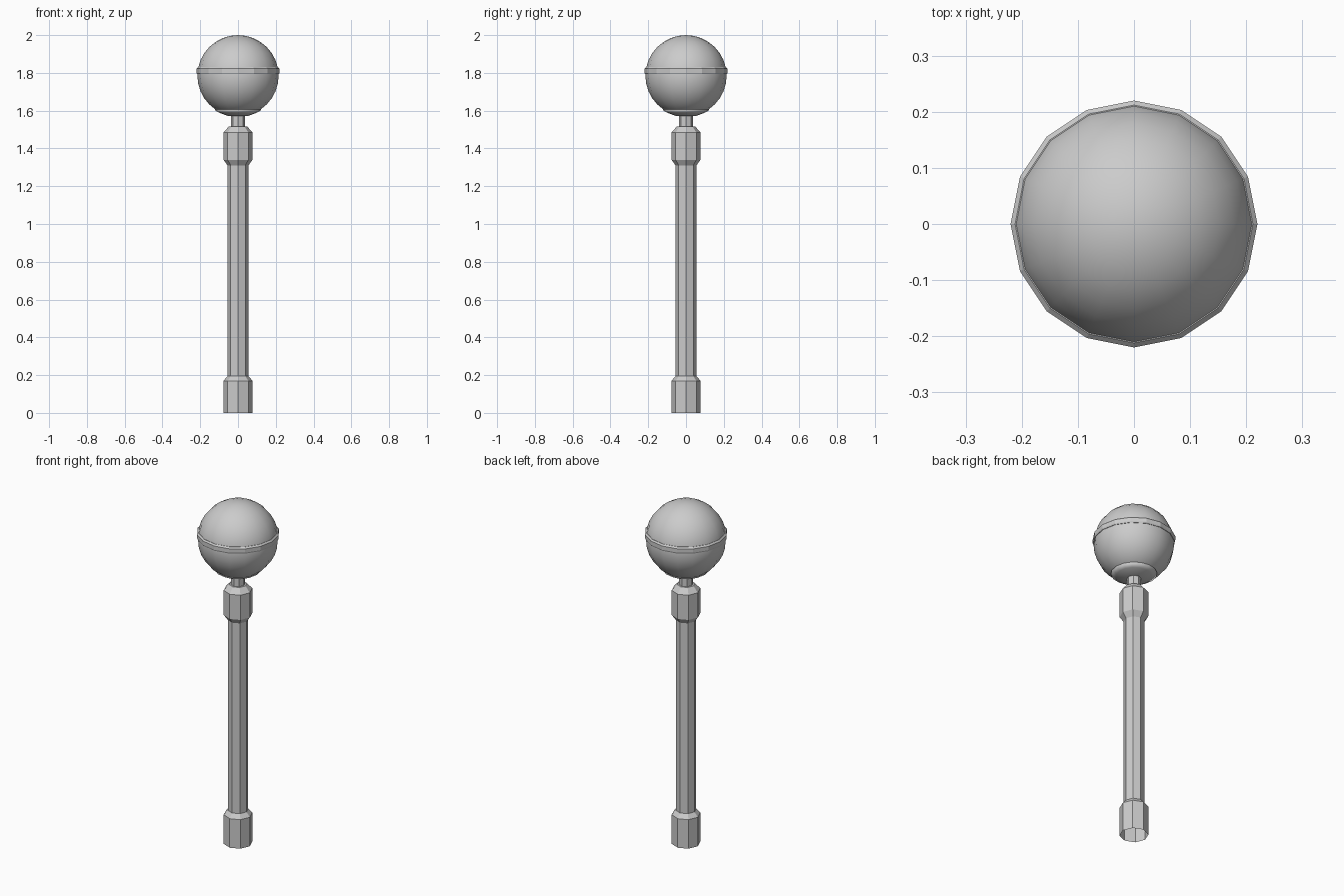
import bpy, bmesh, math

if "Cube" in bpy.data.objects:
    bpy.data.objects.remove(bpy.data.objects["Cube"])


def lathe(name, profile, sides, smooth=False):
    """Spin a (radius, z) profile round the z axis; zero radius makes a pole."""
    bm = bmesh.new()
    rings = []
    for r, z in profile:
        n = sides if r > 1e-5 else 1
        rings.append([bm.verts.new((r * math.cos(2 * math.pi * i / sides),
                                    r * math.sin(2 * math.pi * i / sides), z))
                      for i in range(n)])
    for a, b in zip(rings, rings[1:]):
        for i in range(sides):
            j = (i + 1) % sides
            quad = [a[i % len(a)], a[j % len(a)], b[j % len(b)], b[i % len(b)]]
            bm.faces.new(list(dict.fromkeys(quad)))
    mesh = bpy.data.meshes.new(name)
    bm.to_mesh(mesh)
    bm.free()
    for p in mesh.polygons:
        p.use_smooth = smooth
    obj = bpy.data.objects.new(name, mesh)
    bpy.context.collection.objects.link(obj)
    return obj


# Octagonal post, open underneath, with thicker ends and a chamfered top
lathe("post", [(0.077, 0), (0.077, 0.17), (0.055, 0.195), (0.055, 1.31),
               (0.077, 1.34), (0.077, 1.485), (0.048, 1.517), (0, 1.517)], 8)

# Thin neck between the post and the globe
lathe("neck", [(0.038, 1.515), (0.038, 1.58)], 8)

# Smooth globe
R, C = 0.215, 1.785
arc = [(R * math.sin(math.pi * k / 16), C - R * math.cos(math.pi * k / 16))
       for k in range(17)]
lathe("globe", arc, 16, smooth=True)

# Equator band with a bevelled rim
lathe("globe_band", [(0.208, 1.793), (0.217, 1.793), (0.22, 1.80),
                     (0.22, 1.822), (0.212, 1.83), (0.205, 1.83)], 16)

# Shallow cup holding the globe from below
lathe("globe_cup", [(0, 1.568), (0.055, 1.573), (0.095, 1.587), (0.124, 1.603),
                    (0.117, 1.608)], 16, smooth=True)
